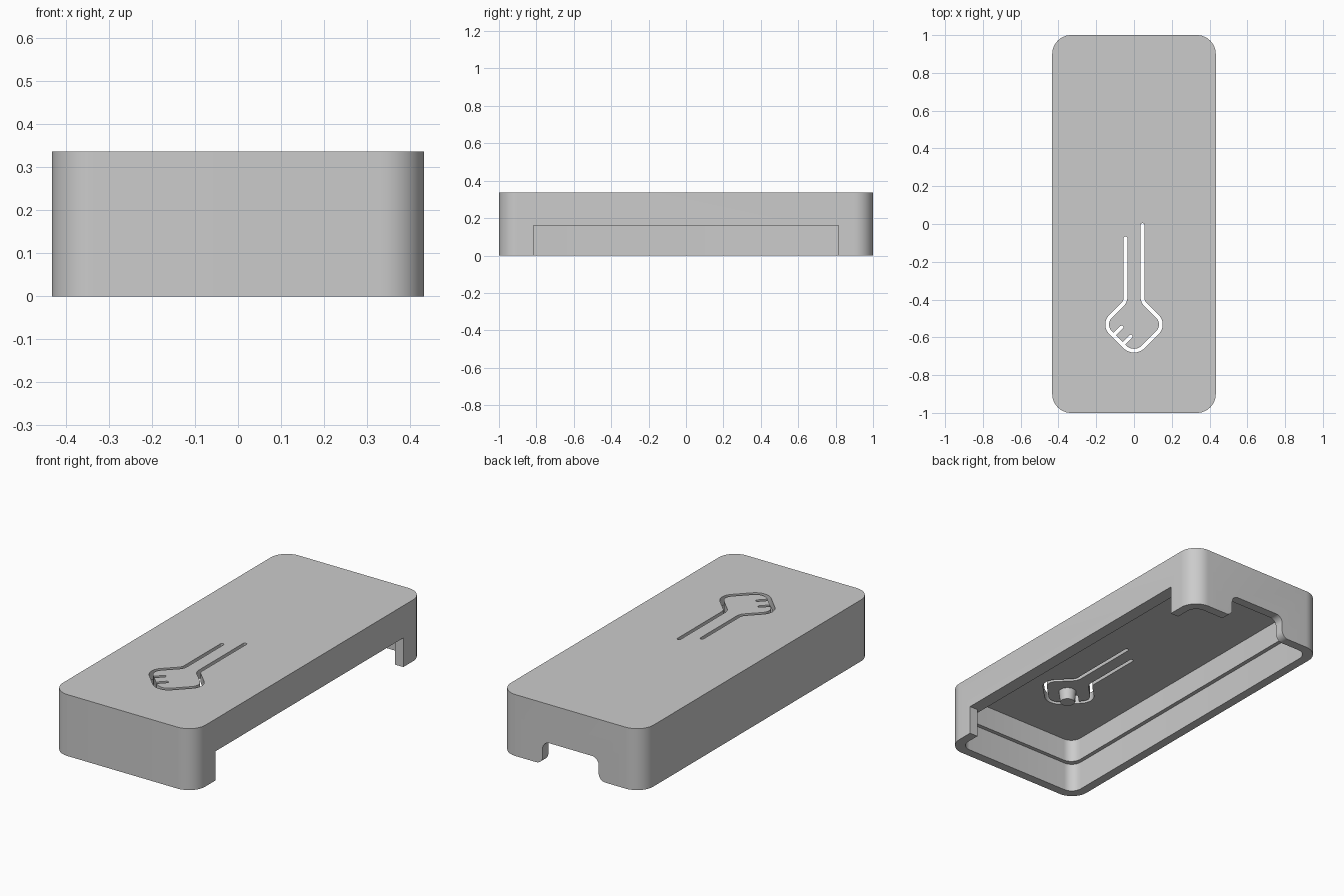
import bpy, bmesh, math
from mathutils import Vector

cube = bpy.data.objects.get("Cube")
if cube:
    bpy.data.objects.remove(cube, do_unlink=True)

HALF_X, HEIGHT, CEILING, LEDGE = 0.433, 0.337, 0.287, 0.16
SLOT = 0.02

grey = bpy.data.materials.new("plain grey")
grey.use_nodes = True
grey.diffuse_color = (0.6, 0.6, 0.6, 1)
grey.node_tree.nodes["Principled BSDF"].inputs["Base Color"].default_value = (0.6, 0.6, 0.6, 1)


def rounded(points, closed=True, steps=8):
    """Round each (x, y, radius) corner with an arc."""
    out, n = [], len(points)
    for i, (x, y, r) in enumerate(points):
        p = Vector((x, y))
        if r == 0 or (not closed and i in (0, n - 1)):
            out.append(p)
            continue
        a = (Vector(points[i - 1][:2]) - p).normalized()
        b = (Vector(points[(i + 1) % n][:2]) - p).normalized()
        half = a.angle(b) / 2
        centre = p + (a + b).normalized() * (r / math.sin(half))
        start = p + a * (r / math.tan(half)) - centre
        end = p + b * (r / math.tan(half)) - centre
        sweep = math.pi - 2 * half
        for k in range(steps + 1):
            t = k / steps
            out.append(centre + (start * math.sin((1 - t) * sweep)
                                 + end * math.sin(t * sweep)) / math.sin(sweep))
    return out


def rectangle(hx, hy, r, steps=8):
    return rounded([(-hx, -hy, r), (hx, -hy, r), (hx, hy, r), (-hx, hy, r)], True, steps)


def stroke(path, width):
    """Outline of a path drawn with a round-ended pen."""
    def side(pts):
        edge = []
        for i, p in enumerate(pts):
            d = (pts[min(i + 1, len(pts) - 1)] - pts[max(i - 1, 0)]).normalized()
            edge.append(p + Vector((d.y, -d.x)) * width / 2)
        for k in range(1, 6):
            t = k * math.pi / 6
            edge.append(pts[-1] + (Vector((d.y, -d.x)) * math.cos(t) + d * math.sin(t)) * width / 2)
        return edge
    return side(path) + side(path[::-1])


def prism(name, outline, low, high, upright=False):
    """Extrude an outline along z, or along y when upright."""
    bm = bmesh.new()
    def place(p, h):
        return (p.x, h, p.y) if upright else (p.x, p.y, h)
    rings = [[bm.verts.new(place(p, h)) for p in outline] for h in (low, high)]
    bm.faces.new(rings[0])
    bm.faces.new(rings[1])
    n = len(outline)
    for i in range(n):
        j = (i + 1) % n
        bm.faces.new((rings[0][i], rings[0][j], rings[1][j], rings[1][i]))
    bmesh.ops.recalc_face_normals(bm, faces=bm.faces)
    mesh = bpy.data.meshes.new(name)
    bm.to_mesh(mesh)
    bm.free()
    obj = bpy.data.objects.new(name, mesh)
    bpy.context.collection.objects.link(obj)
    mesh.materials.append(grey)
    return obj


def activate(obj):
    bpy.ops.object.select_all(action='DESELECT')
    obj.select_set(True)
    bpy.context.view_layer.objects.active = obj


def cut(target, cutter):
    cutter.hide_render = True
    activate(target)
    mod = target.modifiers.new("cut", 'BOOLEAN')
    mod.operation, mod.solver, mod.object = 'DIFFERENCE', 'EXACT', cutter
    bpy.ops.object.modifier_apply(modifier=mod.name)
    bpy.data.objects.remove(cutter, do_unlink=True)


# Outer shell with a stepped cavity
shell = prism("case_shell", rectangle(HALF_X, 1, 0.1, 12), 0, HEIGHT)
cut(shell, prism("upper_cavity", rectangle(HALF_X - 0.072, 0.928, 0.06), 0.05, CEILING))
cut(shell, prism("lower_cavity", rectangle(HALF_X - 0.05, 0.95, 0.06), -0.1, LEDGE))

# Long opening in the left wall
opening = [Vector(p) for p in ((0.37, -0.815), (0.5, -0.815), (0.5, 0.815), (0.37, 0.815))]
cut(shell, prism("side_opening", opening, -0.1, LEDGE))

# Flared notch in the back wall
half_notch = [(0.17, 0.125, 0.04), (0.17, 0, 0.04), (0.25, 0, 0), (0.25, -0.05, 0)]
notch = half_notch + [(-x, y, r) for x, y, r in reversed(half_notch)]
cut(shell, prism("cable_notch", rounded(notch), 0.92, 1.1, upright=True))

# Slot that frees the spring button, with two short prongs
slot_path = rounded([(-0.045, -0.075, 0), (-0.045, -0.41, 0.05), (-0.167, -0.532, 0.06),
                     (0, -0.7, 0.07), (0.167, -0.532, 0.06), (0.045, -0.41, 0.05),
                     (0.045, -0.005, 0)], closed=False)
cut(shell, prism("button_slot", stroke(slot_path, SLOT), 0.2, 0.4))
for x, y in ((-0.107, -0.588), (-0.058, -0.637)):
    prong = [Vector((x, y)), Vector((x + 0.042, y + 0.042))]
    cut(shell, prism("prong_slot", stroke(prong, 0.018), 0.2, 0.4))

# Post under the button
bpy.ops.mesh.primitive_cone_add(vertices=32, radius1=0.038, radius2=0.046, depth=0.07,
                                location=(0, -0.54, 0.26))
post = bpy.context.object
post.name = "button_post"
post.data.materials.append(grey)

for obj in (shell, post):
    activate(obj)
    bpy.ops.object.shade_smooth_by_angle(angle=math.radians(30))
